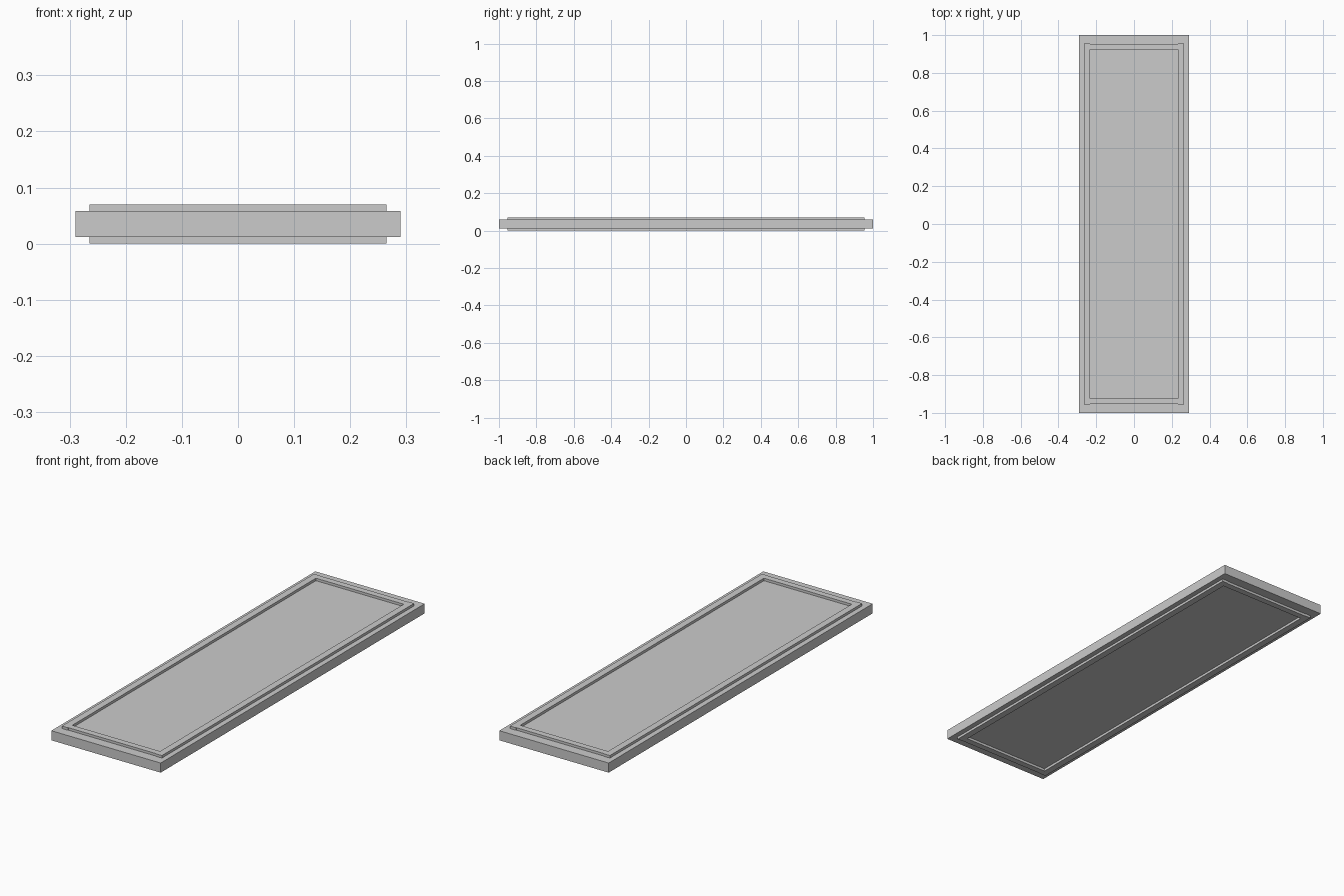
import bpy

cube = bpy.data.objects.get("Cube")
if cube:
    bpy.data.objects.remove(cube, do_unlink=True)

HALF_W, HALF_L = 0.29, 1.0           # slab
RAIL_X, RAIL_Y, RAIL_W = 0.265, 0.955, 0.032
TOP, SLAB_LOW, SLAB_HIGH = 0.07, 0.012, 0.058
SET_BACK = 0.002


def box(name, low, high):
    """Flat-sided box between two corners."""
    bpy.ops.mesh.primitive_cube_add(size=1)
    obj = bpy.context.object
    obj.name = name
    obj.location = [(a + b) / 2 for a, b in zip(low, high)]
    obj.scale = [b - a for a, b in zip(low, high)]
    bpy.ops.object.transform_apply(location=True, scale=True)
    return obj


# Main board
box("slab", (-HALF_W, -HALF_L, SLAB_LOW), (HALF_W, HALF_L, SLAB_HIGH))

# Raised border moulding on both faces
for face, z0, z1 in (("upper", SLAB_HIGH, TOP), ("lower", 0, SLAB_LOW)):
    for side, s in (("left", 1), ("right", -1)):
        xs = sorted((s * RAIL_X, s * (RAIL_X - RAIL_W)))
        box(f"{face}_{side}_rail", (xs[0], -RAIL_Y, z0), (xs[1], RAIL_Y, z1))
    for end, s in (("back", 1), ("front", -1)):
        ys = sorted((s * (RAIL_Y - SET_BACK), s * (RAIL_Y - RAIL_W)))
        reach = RAIL_X - RAIL_W
        box(f"{face}_{end}_rail", (-reach, ys[0], z0), (reach, ys[1], z1))
